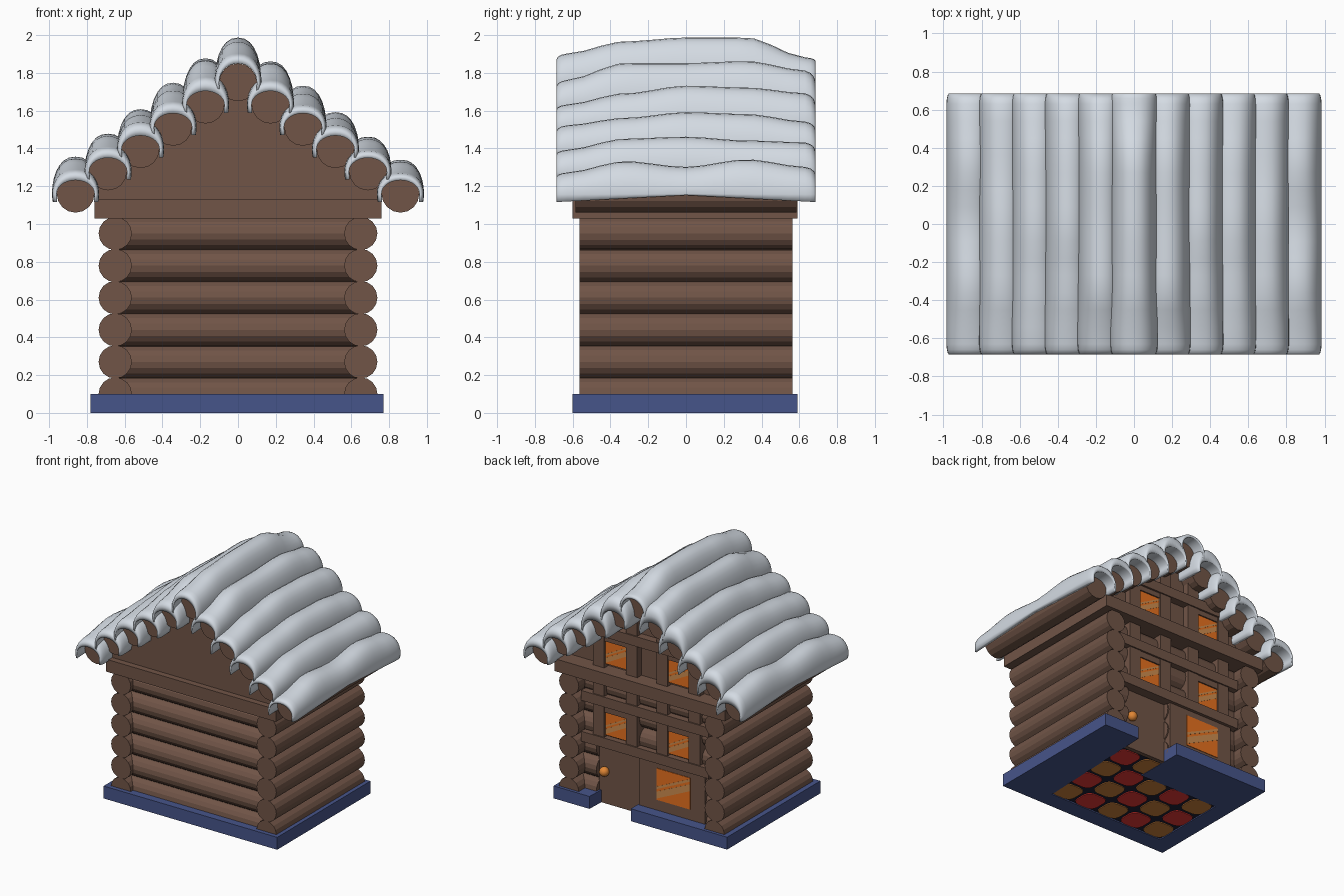
import bpy, bmesh, math
from mathutils import Matrix

cube = bpy.data.objects.get("Cube")
if cube:
    bpy.data.objects.remove(cube, do_unlink=True)


def material(name, r, g, b):
    m = bpy.data.materials.new(name)
    m.use_nodes = True
    m.diffuse_color = (r, g, b, 1)
    m.node_tree.nodes["Principled BSDF"].inputs["Base Color"].default_value = (r, g, b, 1)
    return m


WOOD = material("brown wood", 0.164, 0.09, 0.063)
SNOW = material("snow", 0.66, 0.71, 0.77)
BLUE = material("blue foundation", 0.062, 0.09, 0.255)
GLASS = material("orange glass", 0.88, 0.18, 0.015)
GLINT = material("pale glint", 0.62, 0.27, 0.08)
KNOB = material("orange knob", 0.75, 0.24, 0.035)
DARK = material("dark floor", 0.012, 0.014, 0.035)
RED = material("red tile", 0.8, 0.04, 0.035)
AMBER = material("amber tile", 0.6, 0.22, 0.045)


def finish(name, bm, mat, smooth=False):
    bmesh.ops.recalc_face_normals(bm, faces=bm.faces)
    for f in bm.faces:
        f.smooth = smooth
    me = bpy.data.meshes.new(name)
    bm.to_mesh(me)
    bm.free()
    me.materials.append(mat)
    ob = bpy.data.objects.new(name, me)
    bpy.context.collection.objects.link(ob)


def prism(name, pts, lo, hi, mat, axis="y"):
    """Extrude a flat outline: xz outline along y, or xy outline along z."""
    bm = bmesh.new()
    place = (lambda a, b, d: (a, d, b)) if axis == "y" else (lambda a, b, d: (a, b, d))
    bottom = [bm.verts.new(place(a, b, lo)) for a, b in pts]
    top = [bm.verts.new(place(a, b, hi)) for a, b in pts]
    bm.faces.new(bottom)
    bm.faces.new(top)
    n = len(pts)
    for i in range(n):
        j = (i + 1) % n
        bm.faces.new((bottom[i], bottom[j], top[j], top[i]))
    finish(name, bm, mat)


def board(name, x0, x1, z0, z1, y0, y1, mat=WOOD):
    prism(name, [(x0, z0), (x1, z0), (x1, z1), (x0, z1)], y0, y1, mat)


def log(name, center, length, radius, axis):
    bm = bmesh.new()
    bmesh.ops.create_cone(bm, cap_ends=True, segments=16, radius1=radius,
                          radius2=radius, depth=length)
    turn = Matrix.Rotation(math.pi / 2, 4, "X" if axis == "y" else "Y")
    bmesh.ops.transform(bm, matrix=Matrix.Translation(center) @ turn, verts=bm.verts)
    finish(name, bm, WOOD)


# Foundation with an open middle and a doorway gap
prism("foundation", [(.77, .59), (.77, -.6), (-.78, -.6), (-.78, .59), (.08, .59),
                     (.08, .18), (-.64, .18), (-.64, -.46), (.41, -.46), (.45, .59)],
      0, .1, BLUE, "z")

# Floor with rounded tiles showing underneath
prism("floor", [(-.66, -.48), (.5, -.48), (.5, .42), (-.66, .42)], .01, .05, DARK, "z")
for i in range(5):
    for j in range(4):
        cx, cy = -.54 + .22 * i, -.36 + .22 * j
        outline = []
        for k in range(16):
            a = math.tau * (k + .5) / 16
            c, s = math.cos(a), math.sin(a)
            outline.append((cx + math.copysign(.097 * abs(c) ** .55, c),
                            cy + math.copysign(.097 * abs(s) ** .55, s)))
        prism("floor_tile", outline, .003, .01, RED if (i + j) % 2 else AMBER, "z")

# Log walls
BACK = .4
for row in range(6):
    z = .1 + .17 * row
    for side in (-1, 1):
        log("side_wall_log", (side * .65, 0, z), 1.13, .088, "y")
    log("front_wall_log", (0, -.45, z), 1.27, .087, "x")
    if row < 3:
        log("door_side_log", (.55, BACK, z), .18, .087, "x")
        log("window_side_log", (-.28, BACK, z), .72, .087, "x")
    else:
        log("back_wall_log", (0, BACK, z), 1.27, .087, "x")

# Attic beam and gables
board("attic_beam", -.76, .76, 1.03, 1.13, -.6, .59)
gable = [(-.74, 1.13), (-.74, 1.2), (0, 1.73), (.74, 1.2), (.74, 1.13)]
prism("front_gable", gable, -.55, -.5, WOOD)
prism("back_gable", gable, .42, .46, WOOD)

# Door and knob
board("door", .07, .465, 0, .52, .41, .445)
bm = bmesh.new()
bmesh.ops.create_uvsphere(bm, u_segments=16, v_segments=10, radius=.038,
                          matrix=Matrix.Translation((.405, .465, .265)))
finish("door_knob", bm, KNOB, True)

# Boards on the back wall
board("window_panel", -.52, .07, .1, .5, .4, .5)
board("lower_plank", -.57, .57, .49, .57, .4, .525)
board("upper_plank", -.57, .57, .82, .9, .4, .525)
board("gable_plank", -.42, .42, 1.385, 1.465, .44, .525)
for x in (.42, .125, -.145, -.435):
    board("wall_post", x - .05, x + .05, .56, 1.04, .4, .515)
    board("gable_post", x - .05, x + .05, 1.12, 1.42 if abs(x) > .3 else 1.6, .44, .515)


# Windows with slanted glints
def window(x0, x1, z0, z1, y):
    board("window_glass", x0, x1, z0, z1, y - .04, y, GLASS)
    h = z1 - z0
    rise = .55 * h
    for a, b in ((.04, .26), (.34, .42)):
        low, high = z0 + a * h, z0 + b * h
        prism("window_glint", [(x1, low), (x1, high), (x0, high + rise), (x0, low + rise)],
              y, y + .002, GLINT)


window(-.39, -.09, .185, .44, .504)
for x in (.273, -.29):
    for z in (.585, 1.16):
        window(x - .095, x + .095, z, z + .185, .5)
        board("window_head", x - .1, x + .1, z + .185, z + .24, .42, .51)

# Roof logs, each carrying a snow strip
CRESTS = [(1.27, 1.33, 1.30, 1.34, 1.30), (1.39, 1.45, 1.46, 1.44, 1.43),
          (1.52, 1.56, 1.59, 1.58, 1.54), (1.63, 1.69, 1.73, 1.72, 1.69),
          (1.76, 1.85, 1.85, 1.86, 1.81), (1.90, 1.965, 1.985, 1.985, 1.88)]


def crest(row, y):
    t = min(max((y + .64) / 1.28 * 4, 0), 3.999)
    i = int(t)
    f = t - i
    f = f * f * (3 - 2 * f)
    return CRESTS[row][i] * (1 - f) + CRESTS[row][i + 1] * f


def snow_strip(cx, cz, row, lift):
    bm = bmesh.new()
    steps = 16
    hollow = .1 if row == 5 else .072
    tip = [(.685, .45), (.678, .68), (.66, .88), (.63, 1)]
    stations = ([(-y, k) for y, k in tip] + [(-.54 + .09 * i, 1) for i in range(13)]
                + tip[::-1])
    rings = []
    for y, k in stations:
        h = crest(row, y) + lift - cz
        skirt = .03 + .22 * abs(y)
        outer, inner = [], []
        for i in range(steps + 1):
            a = math.radians(-14 + 208 * i / steps)
            c, s = math.cos(a), math.sin(a)
            ix, iz = .1 * c, (hollow if s > 0 else skirt) * s
            ox = .125 * math.copysign(abs(c) ** .85, c)
            oz = (h if s > 0 else skirt) * s
            outer.append(bm.verts.new((cx + ix + (ox - ix) * k, y, cz + iz + (oz - iz) * k)))
            inner.append(bm.verts.new((cx + ix, y, cz + iz)))
        rings.append(outer + inner[::-1])
    n = len(rings[0])
    for a, b in zip(rings, rings[1:]):
        for i in range(n):
            j = (i + 1) % n
            bm.faces.new((a[i], a[j], b[j], b[i]))
    for ring in (rings[0], rings[-1]):
        for i in range(steps):
            bm.faces.new((ring[i], ring[i + 1], ring[n - 2 - i], ring[n - 1 - i]))
    finish("roof_snow", bm, SNOW, True)


for row in range(6):
    z = 1.16 + .118 * row
    for side in ((-1, 1) if row < 5 else (0,)):
        x = side * (.86 - .172 * row)
        log("roof_log", (x, 0, z), 1.17, .1, "y")
        snow_strip(x, z, row, .018 if side < 0 else .002)
